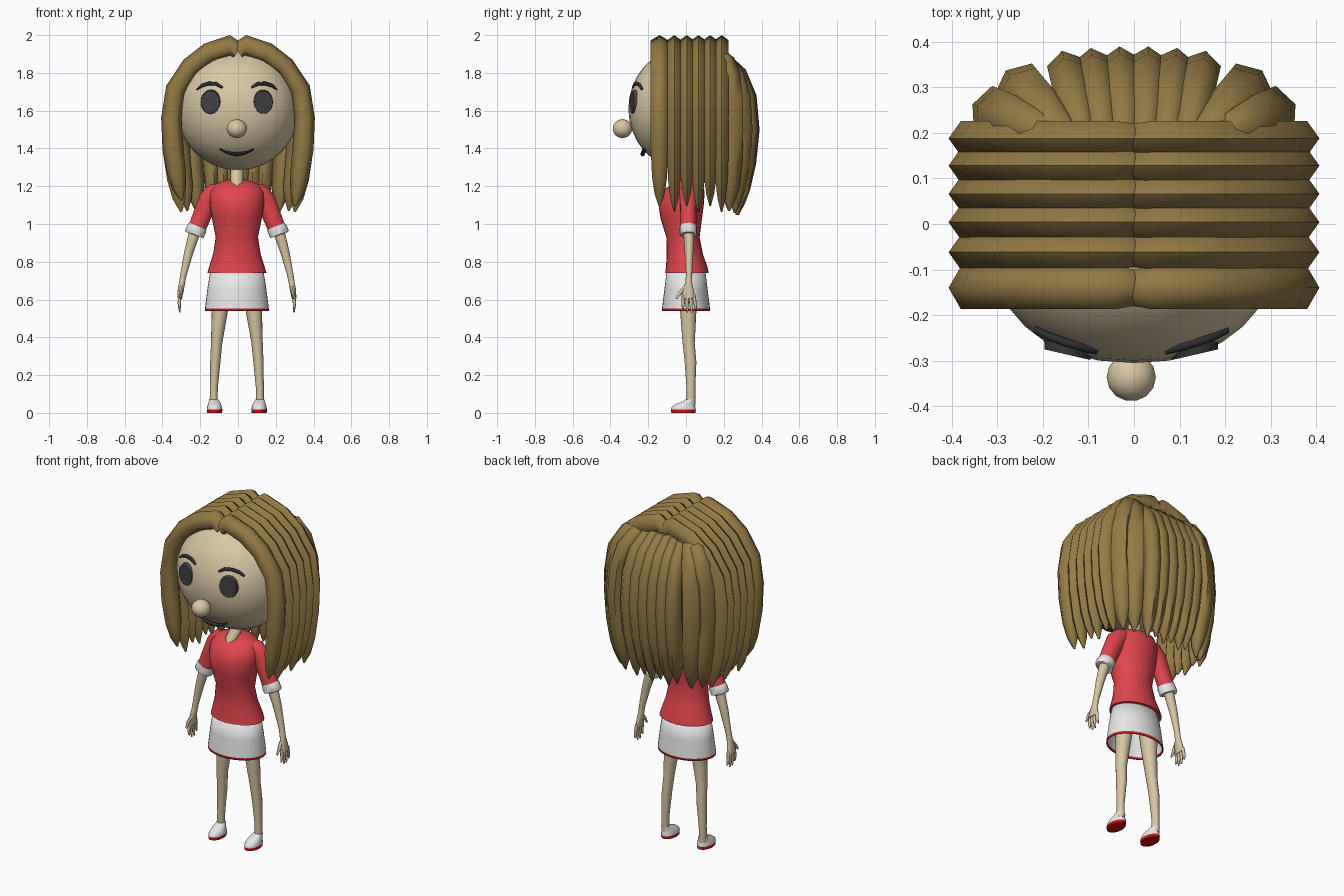
import bpy, bmesh
from math import sin, cos, pi, radians, copysign
from mathutils import Vector

if "Cube" in bpy.data.objects:
    bpy.data.objects.remove(bpy.data.objects["Cube"])

OFF = -0.006  # the body sits a hair off the centre line
UP = Vector((0, 0, 1))
Y = Vector((0, 1, 0))


def material(name, *rgb):
    m = bpy.data.materials.new(name)
    m.use_nodes = True
    m.diffuse_color = (*rgb, 1)
    m.node_tree.nodes["Principled BSDF"].inputs["Base Color"].default_value = (*rgb, 1)
    return m


SKIN = material("skin", .68, .57, .37)
HAIR = material("hair brown", .29, .19, .058)
SHIRT = material("shirt red", .74, .06, .07)
WHITE = material("white cloth", .8, .8, .8)
TRIM = material("trim red", .55, .02, .03)
SOLE = material("sole red", .6, .005, .005)
EYE = material("eye grey", .055, .052, .055)
LINE = material("dark line", .028, .028, .03)


def finish(name, bm, mats, rule=None, angle=50):
    bmesh.ops.recalc_face_normals(bm, faces=bm.faces)
    me = bpy.data.meshes.new(name)
    bm.to_mesh(me)
    bm.free()
    for m in mats:
        me.materials.append(m)
    for p in me.polygons:
        p.use_smooth = True
        if rule:
            p.material_index = rule(p.center)
    me.set_sharp_from_angle(angle=radians(angle))
    ob = bpy.data.objects.new(name, me)
    bpy.context.collection.objects.link(ob)
    return ob


def tube(name, rings, mats, sides=16, side=Y, flat=False, power=1, caps=True, rule=None, angle=50):
    """Loft rings of (x, y, z, radius across, radius along the side vector)."""
    bm = bmesh.new()
    pts = [Vector(r[:3]) for r in rings]
    loops = []
    for i, r in enumerate(rings):
        t = UP if flat else (pts[min(i + 1, len(pts) - 1)] - pts[max(i - 1, 0)]).normalized()
        n = side.cross(t).normalized()
        b = t.cross(n)
        loop = []
        for k in range(sides):
            c, s = cos(2 * pi * k / sides), sin(2 * pi * k / sides)
            c, s = copysign(abs(c) ** power, c), copysign(abs(s) ** power, s)
            loop.append(bm.verts.new(pts[i] + n * c * r[3] + b * s * r[4]))
        loops.append(loop)
    for a, b in zip(loops, loops[1:]):
        for k in range(sides):
            j = (k + 1) % sides
            bm.faces.new((a[k], a[j], b[j], b[k]))
    if caps:
        bm.faces.new(loops[0])
        bm.faces.new(loops[-1])
    return finish(name, bm, mats, rule, angle)


# head, nose and neck
head = []
for i in range(17):
    a = -pi / 2 + pi * (0.02 + 0.96 * i / 16)
    head.append((0, 0, 1.61 + .325 * sin(a), .325 * cos(a), .305 * cos(a)))
tube("head", head, [SKIN], 32, flat=True, power=.88)
nose = []
for i in range(9):
    a = -pi / 2 + pi * (0.03 + 0.94 * i / 8)
    nose.append((OFF, -.336, 1.505 + .05 * sin(a), .054 * cos(a), .053 * cos(a)))
tube("nose", nose, [SKIN], 14, flat=True)
tube("neck", [(OFF, -.085, 1.18, .004, .006), (OFF, -.05, 1.222, .033, .034),
              (OFF, -.005, 1.26, .035, .035), (OFF, 0, 1.32, .036, .036)], [SKIN], flat=True)

# mouth
tube("mouth", [(OFF + x, -.23 + 1.3 * x * x, 1.37 + 3.2 * x * x, .012 - abs(x) * .09, .012)
               for x in (-.09, -.06, -.03, 0, .03, .06, .09)], [LINE], 8)

# shirt body and skirt
torso = [(.74, .005, .157, .115), (.77, .004, .148, .11), (.84, -.006, .126, .096),
         (.93, -.016, .112, .088), (1.03, -.025, .132, .11), (1.11, -.026, .145, .121),
         (1.17, -.013, .143, .112), (1.21, .002, .118, .085), (1.235, .005, .05, .045)]
tube("shirt_body", [(OFF, y, z, rx, ry) for z, y, rx, ry in torso], [SHIRT], 28, flat=True, angle=60)
skirt = tube("skirt", [(OFF, 0, z, rx, ry) for z, rx, ry in
                       ((.54, .17, .128), (.553, .169, .127), (.65, .157, .115), (.77, .138, .1))],
             [WHITE, TRIM], 32, flat=True, caps=False, rule=lambda c: 1 if c.z < .552 else 0)
solid = skirt.modifiers.new("cloth", "SOLIDIFY")
solid.thickness = .006

for s, tag in ((1, "left"), (-1, "right")):
    def P(x, y, z, a, b):
        return (OFF + s * x, y, z, a, b)

    # eye: a thin rounded disc turned a little outward
    bm = bmesh.new()
    bmesh.ops.create_cone(bm, cap_ends=True, segments=24, radius1=.95, radius2=.85, depth=1)
    ob = finish(tag + "_eye", bm, [EYE])
    ob.scale = (.06, .07, .02)
    ob.rotation_euler = (pi / 2, 0, s * radians(13))
    ob.location = (OFF + s * .138, -.277, 1.645)

    # eyebrow
    tube(tag + "_eyebrow", [P(.076, -.279, 1.722, .006, .008), P(.11, -.27, 1.742, .01, .009),
                            P(.15, -.258, 1.744, .01, .009), P(.185, -.245, 1.733, .009, .009),
                            P(.212, -.232, 1.712, .004, .008)], [LINE], 8)

    # sleeve with cuff
    tube(tag + "_sleeve", [P(.08, .005, 1.18, .035, .05), P(.115, .01, 1.168, .05, .05),
                           P(.145, .012, 1.135, .054, .045), P(.178, .012, 1.06, .05, .043),
                           P(.212, .012, .975, .047, .042)], [SHIRT])
    tube(tag + "_cuff", [P(.207, .012, .988, .049, .044), P(.212, .012, .976, .053, .046),
                         P(.226, .012, .946, .053, .046), P(.227, .012, .943, .047, .041)], [WHITE])

    # arm, palm, fingers and thumb
    tube(tag + "_arm", [P(.195, .014, 1.03, .033, .03), P(.225, .015, .95, .03, .028),
                        P(.255, .016, .85, .024, .023), P(.283, .016, .73, .017, .016),
                        P(.29, .014, .69, .016, .018), P(.298, .012, .645, .016, .03),
                        P(.303, .014, .605, .012, .035)], [SKIN], 12)
    for k in range(4):
        y = -.013 + .018 * k
        tip = .55 - .018 * (k in (1, 2))
        tube(f"{tag}_finger_{k + 1}", [P(.301, y, .625, .009, .01), P(.305, y * 1.15, .58, .009, .009),
                                       P(.302, y * 1.3, tip, .004, .005)], [SKIN], 8)
    tube(tag + "_thumb", [P(.292, -.003, .665, .01, .012), P(.298, -.032, .635, .009, .01),
                          P(.298, -.052, .605, .004, .005)], [SKIN], 8)

    # leg and shoe
    tube(tag + "_leg", [P(.08, .01, .74, .06, .06), P(.09, .012, .54, .043, .043),
                        P(.107, .014, .37, .03, .032), P(.114, .024, .27, .027, .031),
                        P(.122, .026, .13, .021, .023), P(.123, .026, .04, .021, .023)], [SKIN], flat=True)
    tube(tag + "_shoe", [P(.118, -.014, 0, .04, .064), P(.118, -.014, .017, .041, .066),
                         P(.118, -.013, .032, .039, .062), P(.118, -.005, .047, .034, .05),
                         P(.12, .015, .059, .029, .034), P(.122, .023, .07, .025, .027)],
         [WHITE, SOLE], 20, flat=True, rule=lambda c: 1 if c.z < .015 else 0)

# hair locks follow a path of (distance outward, height, thickness, width)
SIDE = [(0, 1.912, .05, .8), (.04, 1.945, .055, 1), (.155, 1.905, .055, 1), (.25, 1.835, .052, 1),
        (.33, 1.715, .053, 1), (.353, 1.56, .054, 1), (.344, 1.4, .056, 1),
        (.325, 1.25, .05, .85), (.312, 1.16, .034, .55), (.3, 1.095, .006, .1)]
BACK = [(.12, 1.88, .03, .6), (.2, 1.865, .045, .8), (.275, 1.79, .05, 1), (.325, 1.67, .05, 1),
        (.34, 1.5, .05, 1), (.322, 1.33, .05, 1), (.295, 1.2, .045, .85),
        (.283, 1.13, .03, .55), (.275, 1.07, .005, .1)]


def lock(name, path, base, yaw, width, drop=0, reach=1):
    u = Vector((cos(yaw), sin(yaw), 0))
    rings = []
    for d, z, t, w in path:
        p = Vector(base) + u * d * reach
        z -= drop * max(0, 1.4 - z) / .3
        rings.append((p.x, p.y, z, t, w * width))
    tube(name, rings, [HAIR], 6, side=UP.cross(u), angle=65)


# side locks, parted in the middle
for i, y in enumerate((-.14, -.062, .004, .066, .128, .188)):
    for s, tag in ((1, "left"), (-1, "right")):
        lock(f"{tag}_side_lock_{i + 1}", SIDE, (0, y, 0), 0 if s > 0 else pi,
             .054 if i == 0 else .044, .03 * (i % 2) - (.03 if s < 0 and i == 0 else 0))

# back locks fanning out from the crown
for i in range(6):
    k = i - 2.5
    lock(f"back_lock_{i + 1}", BACK, (.028 * k, 0, 0), pi / 2 - radians(5.2 * k), .046, .02 * (i % 2))
for s, tag in ((1, "left"), (-1, "right")):
    lock(tag + "_back_corner_lock", BACK, (s * .07, .085, 0), pi / 2 - s * radians(40), .062, .01, .82)
    lock(tag + "_back_edge_lock", BACK, (s * .1, .16, 0), pi / 2 - s * radians(68), .062, .0, .66)
